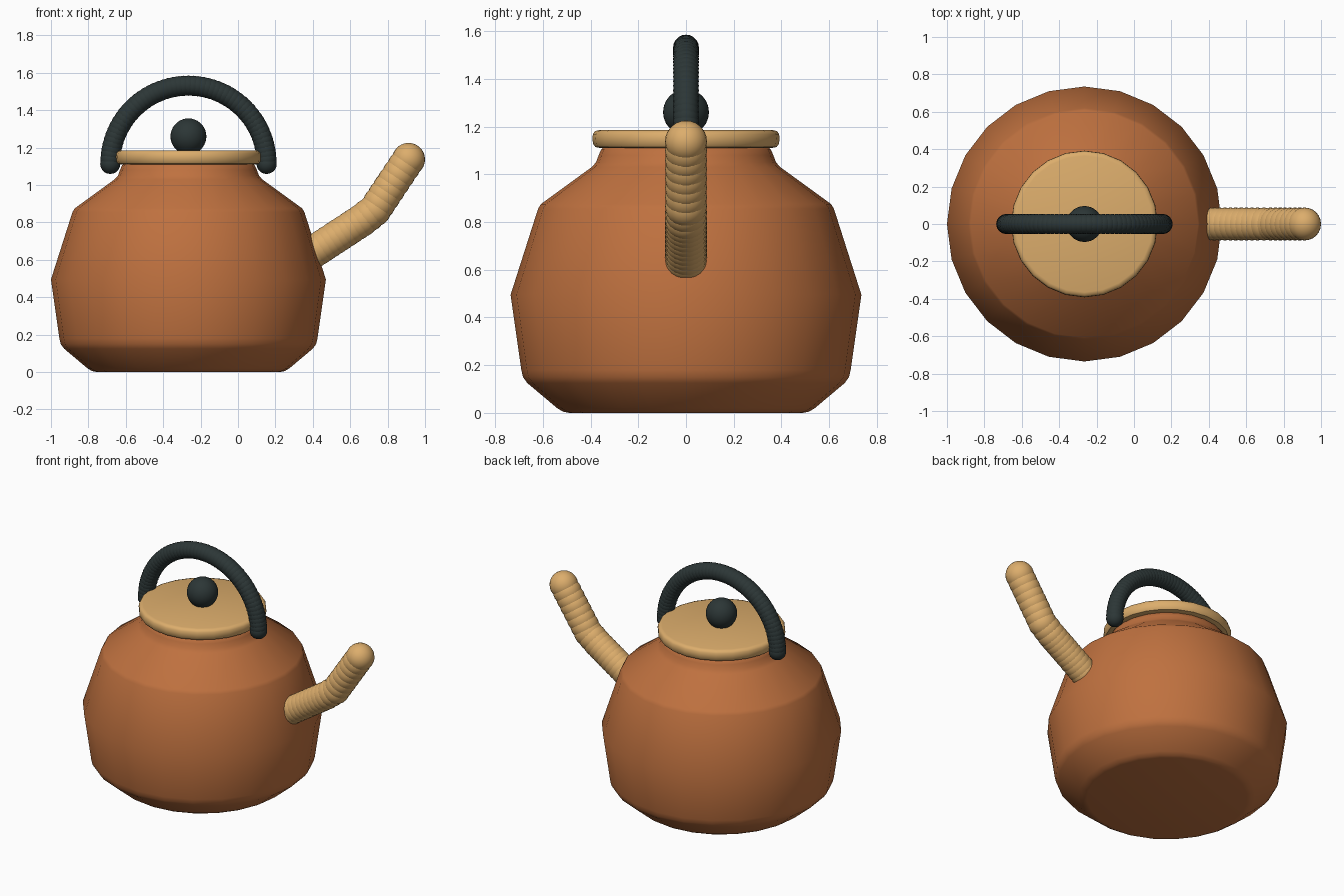
import bpy
import bmesh
from math import cos, sin, pi
from mathutils import Matrix, Vector

cube = bpy.data.objects.get("Cube")
if cube:
    bpy.data.objects.remove(cube, do_unlink=True)

CX = -0.265  # axis of the pot
SIDES = 24


def material(name, rgb):
    m = bpy.data.materials.new(name)
    m.use_nodes = True
    m.diffuse_color = (*rgb, 1)
    m.node_tree.nodes["Principled BSDF"].inputs["Base Color"].default_value = (*rgb, 1)
    return m


copper = material("copper", (0.52, 0.165, 0.05))
wood = material("light wood", (0.72, 0.42, 0.15))
black = material("charcoal", (0.025, 0.037, 0.037))


def finish(name, bm, mat, angle=pi):
    bmesh.ops.recalc_face_normals(bm, faces=bm.faces)
    mesh = bpy.data.meshes.new(name)
    bm.to_mesh(mesh)
    bm.free()
    mesh.materials.append(mat)
    ob = bpy.data.objects.new(name, mesh)
    bpy.context.collection.objects.link(ob)
    bpy.ops.object.select_all(action='DESELECT')
    ob.select_set(True)
    bpy.context.view_layer.objects.active = ob
    bpy.ops.object.shade_smooth_by_angle(angle=angle)
    return ob


def lathe(name, profile, mat, angle):
    """Revolve (radius, height) points about the pot axis and cap both ends."""
    bm = bmesh.new()
    rings = []
    for r, z in profile:
        rings.append([bm.verts.new((CX + r * cos(2 * pi * i / SIDES),
                                    r * sin(2 * pi * i / SIDES), z))
                      for i in range(SIDES)])
    for low, high in zip(rings, rings[1:]):
        for i in range(SIDES):
            j = (i + 1) % SIDES
            bm.faces.new((low[i], low[j], high[j], high[i]))
    bm.faces.new(rings[0][::-1])
    bm.faces.new(rings[-1])
    return finish(name, bm, mat, angle)


def beads(name, centres, radius, mat, segments=20):
    """A ribbed rod made of overlapping balls."""
    bm = bmesh.new()
    for c in centres:
        bmesh.ops.create_uvsphere(bm, u_segments=segments, v_segments=segments // 2 + 2,
                                  radius=radius, matrix=Matrix.Translation(c))
    return finish(name, bm, mat)


# Pot body with rounded foot, wide belly and short neck
lathe("body", [(0.49, 0), (0.515, 0.005), (0.54, 0.02), (0.665, 0.125), (0.683, 0.15),
               (0.69, 0.18), (0.735, 0.495), (0.62, 0.855), (0.608, 0.875),
               (0.395, 1.03), (0.377, 1.05), (0.366, 1.08), (0.355, 1.105), (0.34, 1.115)],
      copper, 0.75)

# Lid with a rounded rim
lathe("lid", [(0.36, 1.11), (0.38, 1.114), (0.39, 1.128), (0.392, 1.15),
              (0.39, 1.168), (0.382, 1.18), (0.365, 1.185)], wood, 0.75)

# Lid knob
beads("lid_knob", [Vector((CX, 0, 1.26))], 0.096, black, 32)

# Arched handle
steps = 52
beads("handle", [Vector((CX + 0.418 * cos(pi * i / steps), 0,
                         1.113 + 0.418 * sin(pi * i / steps))) for i in range(steps + 1)],
      0.054, black, 16)

# Bent spout: balls spaced along a path
path = [Vector((0.40, 0, 0.64)), Vector((0.66, 0, 0.81)),
        Vector((0.73, 0, 0.865)), Vector((0.912, 0, 1.137))]
centres = []
for a, b, n in zip(path, path[1:], (9, 2, 7)):
    centres += [a.lerp(b, i / n) for i in range(n)]
beads("spout", centres + [path[-1]], 0.088, wood, 24)
